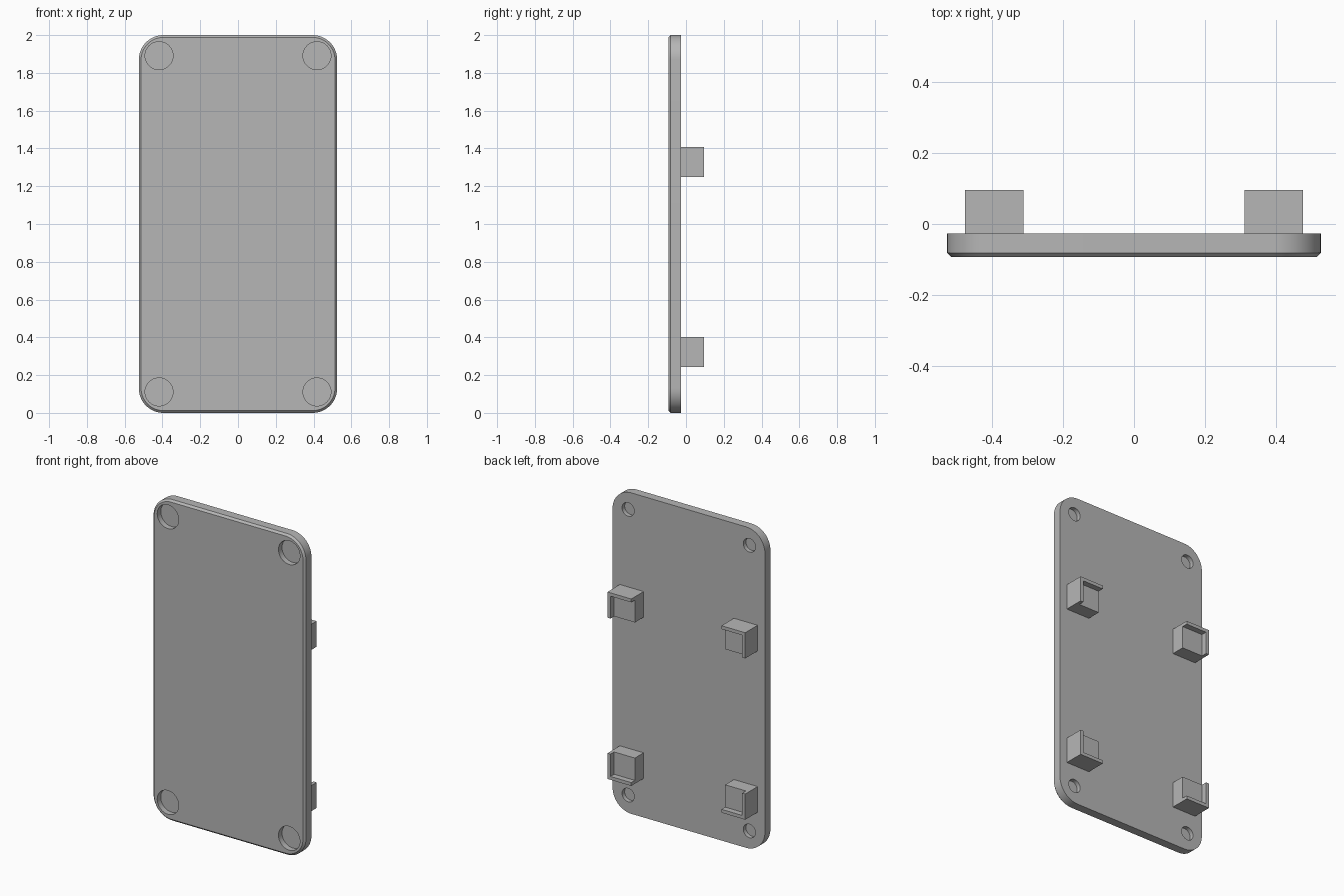
import bpy, bmesh, math

cube = bpy.data.objects.get("Cube")
if cube:
    bpy.data.objects.remove(cube, do_unlink=True)

grey = bpy.data.materials.new("plain grey")
grey.use_nodes = True
COLOUR = (0.47, 0.47, 0.47, 1)
grey.diffuse_color = COLOUR
grey.node_tree.nodes["Principled BSDF"].inputs["Base Color"].default_value = COLOUR

HALF_W, HEIGHT, RADIUS, CHAMFER = 0.525, 2.0, 0.13, 0.012
FRONT, BACK, CLIP_BACK = -0.093, -0.027, 0.095


def make_object(name, bm):
    bmesh.ops.recalc_face_normals(bm, faces=bm.faces)
    mesh = bpy.data.meshes.new(name)
    bm.to_mesh(mesh)
    bm.free()
    mesh.materials.append(grey)
    obj = bpy.data.objects.new(name, mesh)
    bpy.context.collection.objects.link(obj)
    return obj


def rounded_outline(inset, steps=14):
    """Points (x, z) around the plate, moved inwards by inset."""
    r = RADIUS - inset
    corners = [(1, 1), (-1, 1), (-1, -1), (1, -1)]
    points = []
    for i, (sx, sz) in enumerate(corners):
        cx = sx * (HALF_W - RADIUS)
        cz = HEIGHT / 2 + sz * (HEIGHT / 2 - RADIUS)
        for k in range(steps + 1):
            a = math.pi / 2 * (i + k / steps)
            points.append((cx + r * math.cos(a), cz + r * math.sin(a)))
    return points


def loft(name, rings):
    """Closed solid through rings of (y, outline)."""
    bm = bmesh.new()
    loops = [[bm.verts.new((x, y, z)) for x, z in pts] for y, pts in rings]
    for a, b in zip(loops, loops[1:]):
        for i in range(len(a)):
            j = (i + 1) % len(a)
            bm.faces.new((a[i], a[j], b[j], b[i]))
    bm.faces.new(loops[0])
    bm.faces.new(loops[-1])
    return make_object(name, bm)


def circle(cx, cz, r, n=40):
    return [(cx + r * math.cos(math.tau * i / n), cz + r * math.sin(math.tau * i / n))
            for i in range(n)]


def cut(target, cutter):
    mod = target.modifiers.new("cut", 'BOOLEAN')
    mod.operation = 'DIFFERENCE'
    mod.solver = 'EXACT'
    mod.object = cutter
    bpy.context.view_layer.objects.active = target
    bpy.ops.object.modifier_apply(modifier=mod.name)
    bpy.data.objects.remove(cutter, do_unlink=True)


# Plate with a chamfered front edge
plate = loft("plate", [(FRONT, rounded_outline(CHAMFER)),
                       (FRONT + CHAMFER, rounded_outline(0)),
                       (BACK, rounded_outline(0))])

# Wide front pockets and narrow back holes, split by a thin web
for x in (-0.418, 0.418):
    for z in (0.111, 1.891):
        cut(plate, loft("pocket_cutter", [(FRONT - 0.05, circle(x, z, 0.074)),
                                          (FRONT + 0.035, circle(x, z, 0.074))]))
        cut(plate, loft("hole_cutter", [(BACK - 0.026, circle(x, z, 0.042)),
                                        (BACK + 0.05, circle(x, z, 0.042))]))

bpy.ops.object.select_all(action='DESELECT')
plate.select_set(True)
bpy.context.view_layer.objects.active = plate
bpy.ops.object.shade_smooth_by_angle(angle=math.radians(30))

# Corner clips: a block whose back is notched, leaving an L-shaped outer lip
INNER, OUTER, SIZE_Z = 0.311, 0.475, 0.16
LIP, NOTCH = 0.021, 0.036


def box_rings(x0, x1, y0, y1, z0, z1):
    outline = [(x0, z0), (x1, z0), (x1, z1), (x0, z1)]
    return [(y0, outline), (y1, outline)]


for side, sx in (("left", 1), ("right", -1)):
    for level, sz, zc in (("upper", 1, 1.328), ("lower", -1, 0.323)):
        clip = loft(f"{level}_{side}_clip",
                    box_rings(sx * INNER, sx * OUTER, BACK - 0.002, CLIP_BACK,
                              zc - SIZE_Z / 2, zc + SIZE_Z / 2))
        notch = loft("notch_cutter",
                     box_rings(sx * (INNER - 0.05), sx * (OUTER - LIP),
                               CLIP_BACK - NOTCH, CLIP_BACK + 0.05,
                               zc - sz * (SIZE_Z / 2 + 0.05), zc + sz * (SIZE_Z / 2 - LIP)))
        cut(clip, notch)
